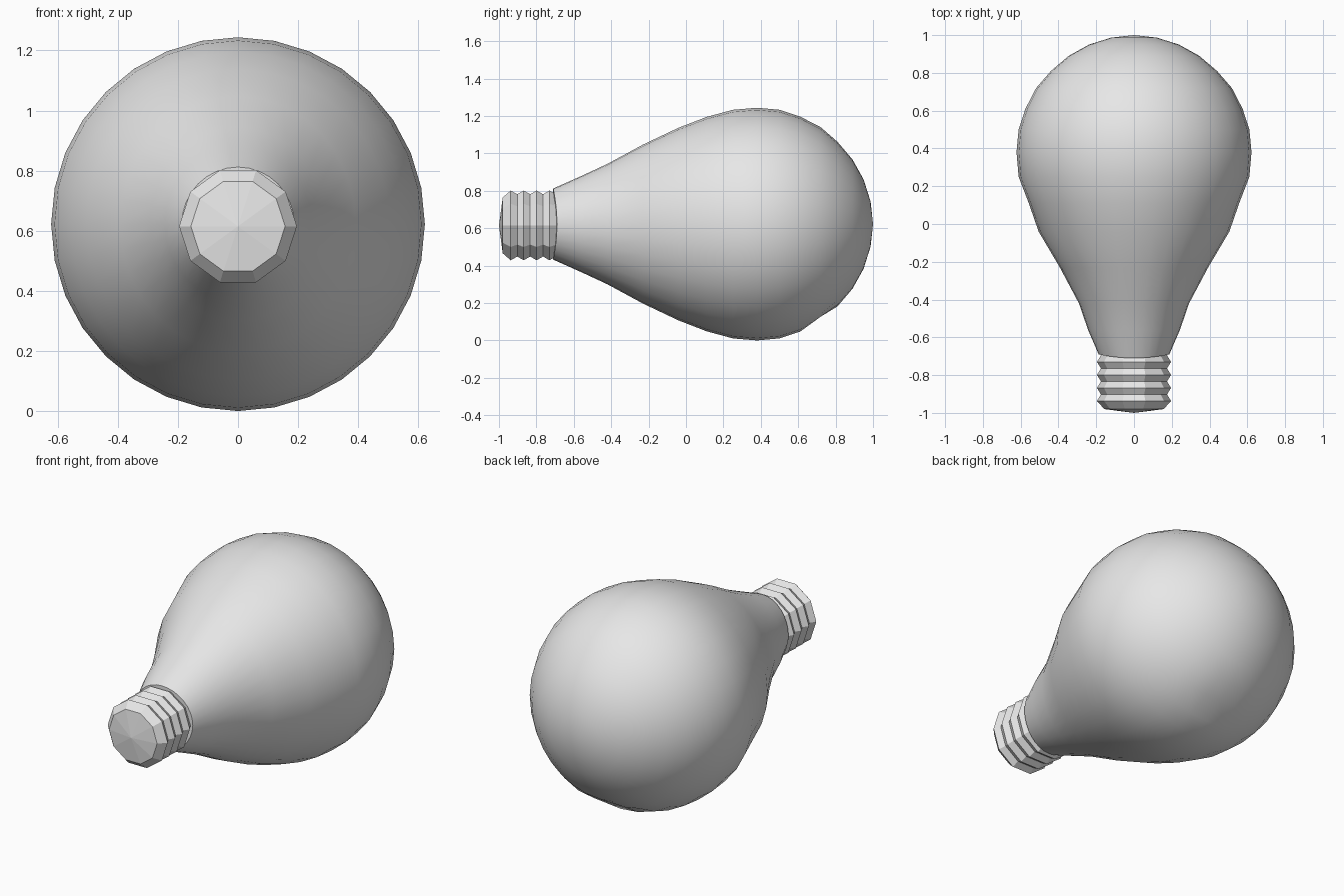
import bpy, bmesh, math

if "Cube" in bpy.data.objects:
    bpy.data.objects.remove(bpy.data.objects["Cube"], do_unlink=True)

grey = bpy.data.materials.new("plain_grey")
grey.use_nodes = True
grey.diffuse_color = (0.8, 0.8, 0.8, 1)
grey.node_tree.nodes["Principled BSDF"].inputs["Base Color"].default_value = (0.8, 0.8, 0.8, 1)


def lathe(name, profile, sides, centre_z, shape=None):
    """Spin (y, radius) points round the y axis; zero radius makes a pole."""
    bm = bmesh.new()
    rings = []
    for y, r in profile:
        if r == 0:
            rings.append([bm.verts.new((0, y, centre_z))])
            continue
        ring = []
        for i in range(sides):
            a = math.tau * i / sides
            co = (r * math.cos(a), y, r * math.sin(a))
            x, yy, z = shape(co) if shape else co
            ring.append(bm.verts.new((x, yy, z + centre_z)))
        rings.append(ring)
    for low, high in zip(rings, rings[1:]):
        for i in range(sides):
            j = (i + 1) % sides
            if len(low) == 1:
                bm.faces.new((low[0], high[i], high[j]))
            elif len(high) == 1:
                bm.faces.new((low[i], high[0], low[j]))
            else:
                bm.faces.new((low[i], high[i], high[j], low[j]))
    bmesh.ops.recalc_face_normals(bm, faces=bm.faces[:])
    mesh = bpy.data.meshes.new(name)
    bm.to_mesh(mesh)
    bm.free()
    mesh.materials.append(grey)
    obj = bpy.data.objects.new(name, mesh)
    bpy.context.collection.objects.link(obj)
    return obj


def glass_shape(co):
    """Slim the neck sideways, bow its rim, and flatten the lower rear."""
    x, y, z = co
    side = abs(x) / math.hypot(x, z)
    x *= 1 - 0.1 * math.exp(-((y + 0.36) / 0.25) ** 2)
    if 0 <= y < 0.2:
        x *= 0.975
    if y < -0.7:
        y += 0.02 * side ** 2
    if 0.7 < y < 0.75 and z < -0.49:
        z = -0.495
    return x, y, z


# Glass bulb
glass_profile = [
    (-0.71, 0), (-0.71, 0.19), (-0.56, 0.257), (-0.42, 0.322), (-0.23, 0.425),
    (-0.04, 0.515), (0.11, 0.573), (0.25, 0.611), (0.38, 0.622), (0.5, 0.611),
    (0.61, 0.575), (0.72, 0.518), (0.81, 0.44), (0.89, 0.346), (0.95, 0.238),
    (0.987, 0.12), (1.0, 0)]
bulb = lathe("glass_bulb", glass_profile, 32, 0.622, glass_shape)

# Screw base: domed end, then alternating ridges and grooves
base_profile = [(-1.0, 0), (-0.98, 0.157)]
for k in range(4):
    y = -0.937 + k * 0.069
    base_profile += [(y, 0.196), (y + 0.035, 0.175)]
base_profile += [(-0.685, 0.172), (-0.685, 0)]
lathe("screw_base", base_profile, 10, 0.615)

# Smooth glass, faceted base
bpy.ops.object.select_all(action="DESELECT")
bulb.select_set(True)
bpy.context.view_layer.objects.active = bulb
bpy.ops.object.shade_smooth_by_angle(angle=math.radians(40))
